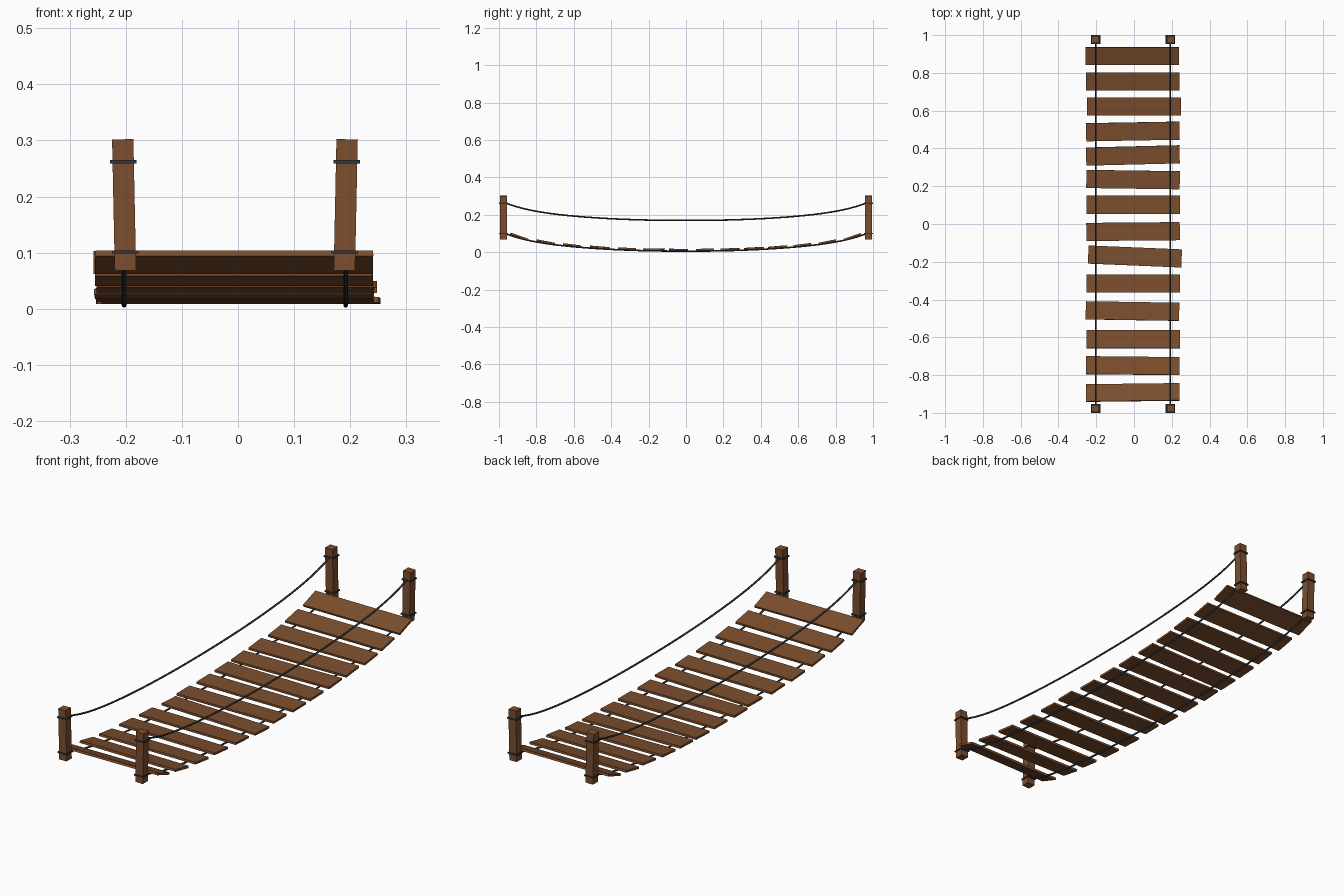
import bpy, math

cube = bpy.data.objects.get("Cube")
if cube:
    bpy.data.objects.remove(cube, do_unlink=True)


def make_material(name, colour):
    mat = bpy.data.materials.new(name)
    mat.use_nodes = True
    mat.diffuse_color = (*colour, 1)
    mat.node_tree.nodes["Principled BSDF"].inputs["Base Color"].default_value = (*colour, 1)
    return mat


wood = make_material("brown_wood", (0.2, 0.077, 0.027))
rope = make_material("dark_rope", (0.033, 0.037, 0.041))

END = 0.97             # rope end distance along the bridge
POST_Y = 0.9765
SIDES = {"right": -0.203, "left": 0.192}


def sag(y):
    """Height of a hanging rope above its lowest point."""
    t = abs(y) / END
    return 0.065 * t ** 2.2 + 0.03 * t ** 8


def add_box(name, size, location, rotation, mat):
    bpy.ops.mesh.primitive_cube_add(size=1, location=location, rotation=rotation)
    obj = bpy.context.object
    obj.name = name
    obj.scale = size
    obj.data.materials.append(mat)
    return obj


def add_rope(name, x, low):
    curve = bpy.data.curves.new(name, "CURVE")
    curve.dimensions = "3D"
    curve.bevel_depth = 0.0042
    curve.bevel_resolution = 2
    curve.use_fill_caps = True
    steps = 40
    spline = curve.splines.new("POLY")
    spline.points.add(steps)
    for i, point in enumerate(spline.points):
        y = END * (2 * i / steps - 1)
        point.co = (x, y, low + sag(y), 1)
    curve.materials.append(rope)
    obj = bpy.data.objects.new(name, curve)
    bpy.context.collection.objects.link(obj)


# Ropes: a deck rope and a hand rope on each side
for side, x in SIDES.items():
    add_rope(f"{side}_deck_rope", x, 0.006)
    add_rope(f"{side}_hand_rope", x, 0.17)

# Posts, leaning slightly outward, each with two rope lashings
for side, x in SIDES.items():
    lean = math.radians(1.2) * (1 if x > 0 else -1)
    for end, y in (("front", -POST_Y), ("back", POST_Y)):
        add_box(f"{end}_{side}_post", (0.038, 0.038, 0.234), (x, y, 0.185),
                (0, lean, 0), wood)
        for level, z in (("lower", 0.101), ("upper", 0.262)):
            shift = (z - 0.185) * math.tan(lean)
            add_box(f"{end}_{side}_{level}_lashing", (0.047, 0.047, 0.006),
                    (x + shift, y, z), (0, 0, 0), rope)

# Planks: position along the bridge, sideways offset, twist in degrees
planks = [
    (0.89, -0.01, 0), (0.755, -0.007, 0), (0.622, 0, 0), (0.49, -0.006, 1),
    (0.363, -0.006, 1.4), (0.235, -0.005, -0.8), (0.102, -0.003, 0),
    (-0.04, -0.005, 0.5), (-0.172, 0.005, -2.4), (-0.315, -0.005, 0),
    (-0.461, -0.008, -0.9), (-0.61, -0.005, 0), (-0.75, -0.007, -0.6),
    (-0.892, -0.007, 0.7),
]
for i, (y, x, twist) in enumerate(planks):
    slope = (sag(y + 0.02) - sag(y - 0.02)) / 0.04
    add_box(f"plank_{i + 1}", (0.495, 0.096, 0.01), (x, y, 0.0135 + sag(y)),
            (math.atan(1.3 * slope), 0, math.radians(twist)), wood)
